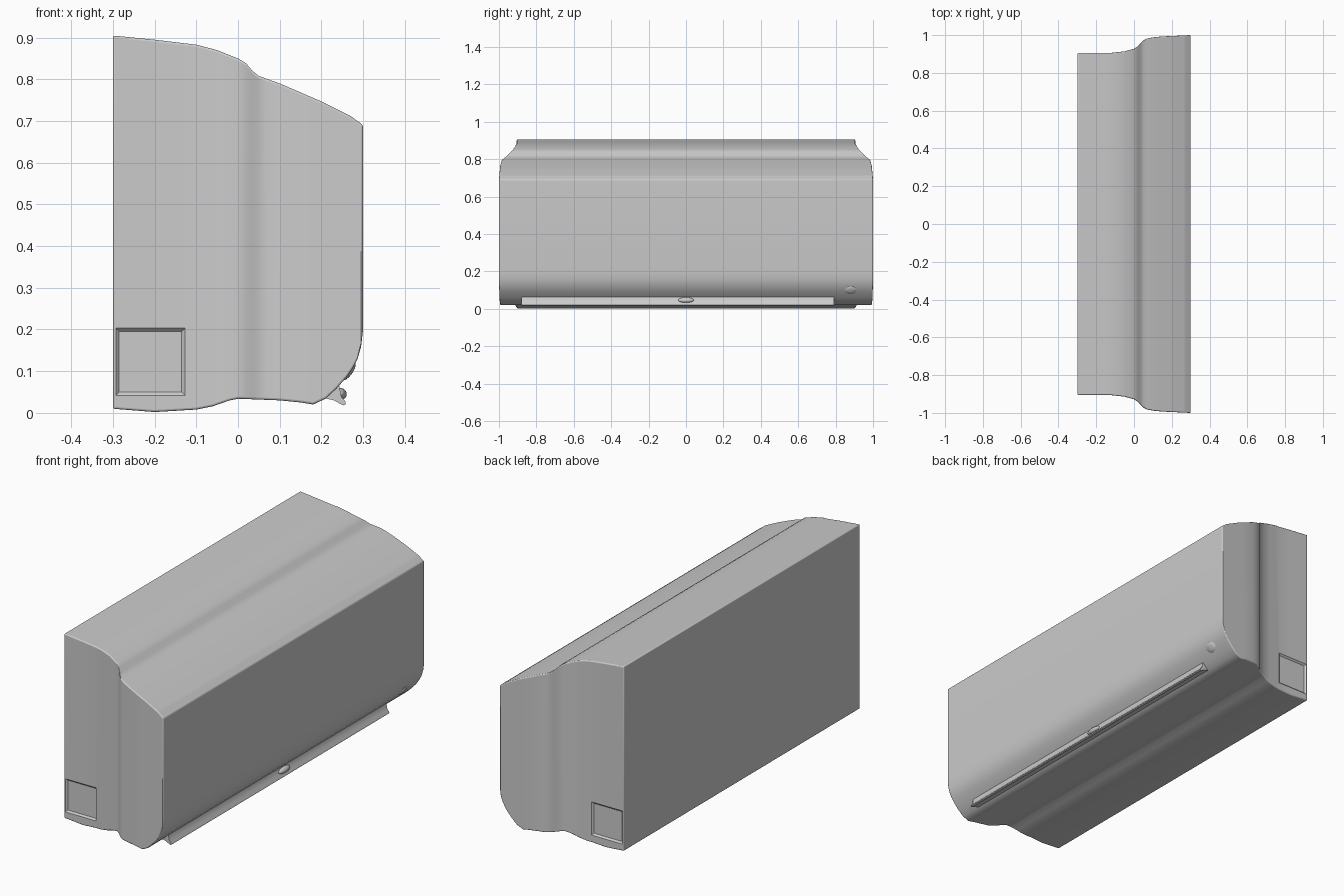
import bpy, bmesh, math
from mathutils import Vector

if "Cube" in bpy.data.objects:
    bpy.data.objects.remove(bpy.data.objects["Cube"], do_unlink=True)


def material(name, rgb):
    mat = bpy.data.materials.new(name)
    mat.use_nodes = True
    mat.diffuse_color = (*rgb, 1)
    mat.node_tree.nodes["Principled BSDF"].inputs["Base Color"].default_value = (*rgb, 1)
    return mat


GREY = material("light grey plastic", (0.6, 0.6, 0.6))


def loft(name, rings):
    """Skin equal-length rings of points and cap both ends."""
    bm = bmesh.new()
    loops = [[bm.verts.new(p) for p in ring] for ring in rings]
    n = len(loops[0])
    for a, b in zip(loops, loops[1:]):
        for i in range(n):
            j = (i + 1) % n
            bm.faces.new((a[i], a[j], b[j], b[i]))
    bm.faces.new(loops[0])
    bm.faces.new(loops[-1])
    bmesh.ops.recalc_face_normals(bm, faces=bm.faces)
    mesh = bpy.data.meshes.new(name)
    bm.to_mesh(mesh)
    bm.free()
    obj = bpy.data.objects.new(name, mesh)
    bpy.context.collection.objects.link(obj)
    mesh.materials.append(GREY)
    return obj


def smooth(obj, angle=40):
    bpy.ops.object.select_all(action="DESELECT")
    obj.select_set(True)
    bpy.context.view_layer.objects.active = obj
    bpy.ops.object.shade_smooth_by_angle(angle=math.radians(angle))


def bevel(obj, width, segments=3):
    mod = obj.modifiers.new("soft edges", "BEVEL")
    mod.width = width
    mod.segments = segments
    mod.angle_limit = math.radians(45)


def sample(profile, x):
    for (x0, v0), (x1, v1) in zip(profile, profile[1:]):
        if x <= x1:
            return v0 + (v1 - v0) * (x - x0) / (x1 - x0)
    return profile[-1][1]


# Casing: rectangles lofted from wall side to front panel
top = [(-.3, .905), (-.2, .895), (-.1, .883), (-.05, .87), (0, .85), (.02, .838),
       (.035, .82), (.05, .808), (.1, .79), (.2, .747), (.27, .712), (.3, .69)]
bottom = [(-.3, .01), (-.2, .002), (-.1, .008), (-.06, .016), (-.02, .03), (0, .034),
          (.1, .03), (.15, .025), (.18, .02), (.21, .034), (.235, .057), (.26, .085),
          (.275, .107), (.287, .13), (.295, .158), (.3, .2)]
half = [(-.3, .905), (-.13, .905), (-.05, .914), (0, .928), (.02, .941), (.035, .957),
        (.05, .972), (.07, .982), (.1, .988), (.15, .993), (.3, 1.0)]
stations = sorted({x for profile in (top, bottom, half) for x, _ in profile})
rings = []
for x in stations:
    h, lo, hi = (sample(p, x) for p in (half, bottom, top))
    rings.append([(x, -h, lo), (x, h, lo), (x, h, hi), (x, -h, hi)])
casing = loft("casing", rings)
bevel(casing, .008)

# Shallow pipe knockouts pressed into both ends
for side, label in ((-1, "right"), (1, "left")):
    def rect(y, grow):
        x0, x1, z0, z1 = -.285 - grow, -.135 + grow, .05 - grow, .195 + grow
        return [(x0, side * y, z0), (x1, side * y, z0), (x1, side * y, z1), (x0, side * y, z1)]
    cutter = loft(label + "_knockout_cutter", [rect(.897, 0), rect(.913, .016)])
    cutter.hide_render = True
    cutter.hide_viewport = True
    cut = casing.modifiers.new(label + " knockout", "BOOLEAN")
    cut.operation = "DIFFERENCE"
    cut.object = cutter
smooth(casing)

# Air flap with an upturned lip along the lower front edge
flap_profile = [(.205, .036), (.23, .03), (.252, .018), (.259, .021), (.257, .028),
                (.248, .038), (.243, .064), (.215, .05)]
flap = loft("air_flap", [[(x, y, z) for x, z in flap_profile] for y in (-.88, .79)])
smooth(flap)


def button(name, location, radii, tilt):
    bpy.ops.mesh.primitive_uv_sphere_add(segments=32, ring_count=16, location=location,
                                         rotation=(0, tilt, 0))
    obj = bpy.context.object
    obj.name = name
    obj.scale = radii
    obj.data.materials.append(GREY)
    smooth(obj, 60)


# Finger tab in the middle of the flap, and receiver lens at the left end
button("flap_tab", (.245, 0, .046), (.016, .042, .014), math.radians(20))
button("receiver_lens", (.265, .88, .1), (.01, .034, .026), math.radians(35))
